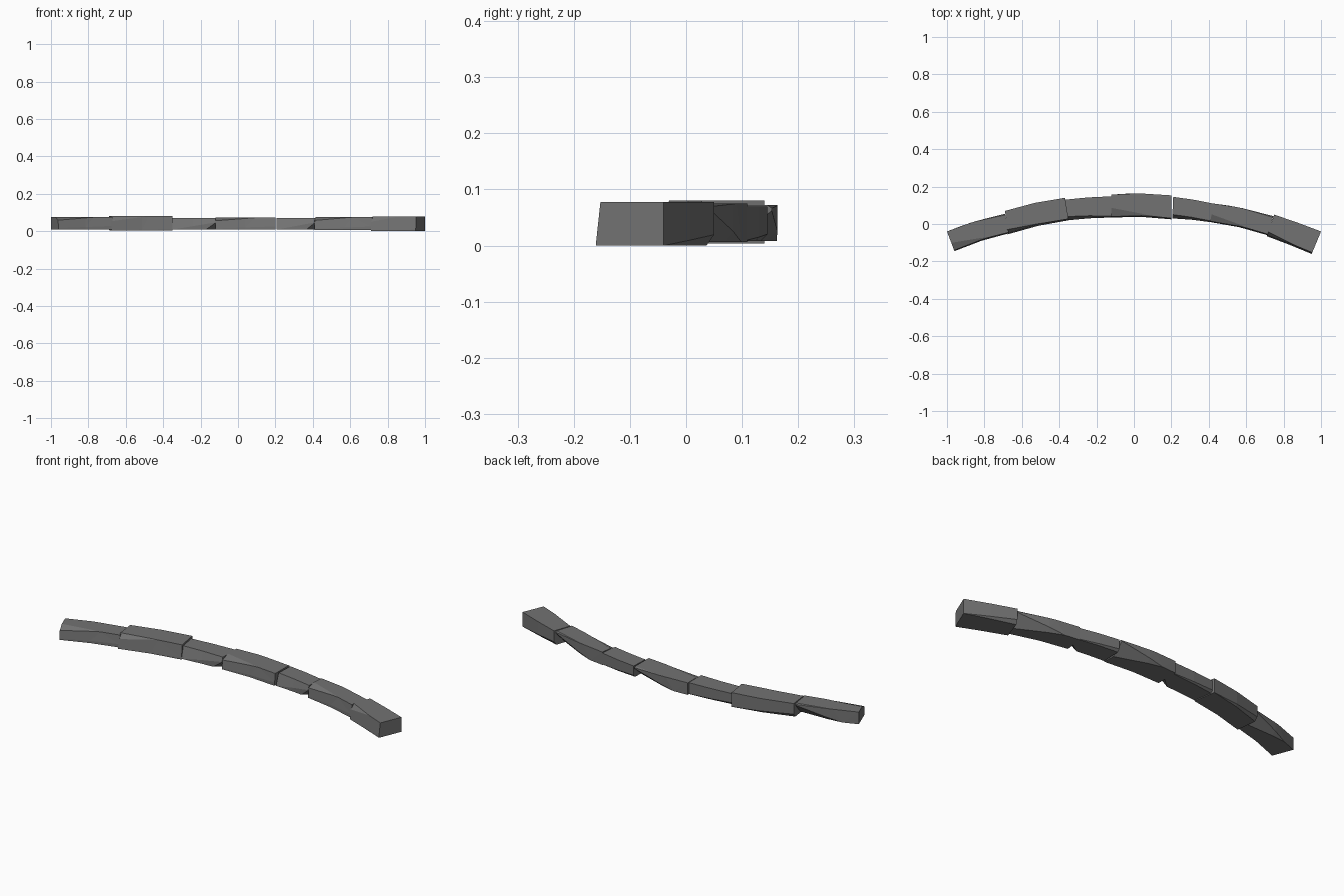
import bpy
import bmesh
from mathutils import Vector

if "Cube" in bpy.data.objects:
    bpy.data.objects.remove(bpy.data.objects["Cube"], do_unlink=True)

stone = bpy.data.materials.new("grey stone")
stone.use_nodes = True
GREY = (0.17, 0.17, 0.17, 1)
stone.diffuse_color = GREY
stone.node_tree.nodes["Principled BSDF"].inputs["Base Color"].default_value = GREY

# Chips for each stone type: (corner of the unit block, reach along each edge)
LONG = [((0, 0, 1), (0.75, 0.42, 0.28)),
        ((0, 0, 1), (5, 0.06, 0.9)),
        ((1, 1, 0), (0.75, 0.5, 0.85)),
        ((1, 1, 1), (0.6, 0.06, 0.08))]
WIDE = [((0, 0, 1), (0.9, 0.2, 0.45)),
        ((0, 0, 1), (9, 0.07, 1)),
        ((0, 1, 0), (1, 0.12, 0.25))]
SHORT = [((0, 0, 1), (1.6, 0.18, 1)),
         ((1, 0, 0), (0.22, 0.4, 0.6)),
         ((0, 1, 0), (1.2, 0.1, 0.2))]


def cut(bm, point, normal, remove):
    """Slice with a plane; optionally drop the outer side and cap the hole."""
    geom = bm.verts[:] + bm.edges[:] + bm.faces[:]
    res = bmesh.ops.bisect_plane(bm, geom=geom, plane_co=point, plane_no=normal,
                                 clear_outer=remove, dist=1e-5)
    if remove:
        edges = [e for e in res["geom_cut"]
                 if isinstance(e, bmesh.types.BMEdge) and e.is_boundary]
        if edges:
            bmesh.ops.holes_fill(bm, edges=edges, sides=0)


def block(name, chips, inner, outer, z_range, bulge=0.008):
    """Chip a unit block, then fit it to its place on the arc."""
    bm = bmesh.new()
    bmesh.ops.create_cube(bm, size=1)
    bmesh.ops.translate(bm, verts=bm.verts, vec=(0.5, 0.5, 0.5))
    for corner, reach in chips:
        signs = [2 * c - 1 for c in corner]
        normal = Vector([s / r for s, r in zip(signs, reach)])
        point = Vector(corner)
        point.z -= signs[2] * reach[2]
        cut(bm, point, normal.normalized(), True)
    cut(bm, (0.5, 0, 0), (1, 0, 0), False)
    low, high = z_range
    i0, i1, o0, o1 = (Vector(p) for p in (*inner, *outer))
    for v in bm.verts:
        u, d, h = v.co
        flat = i0.lerp(i1, u).lerp(o0.lerp(o1, u), d)
        v.co = (flat.x, flat.y + bulge * 4 * u * (1 - u), low + (high - low) * h)
    bmesh.ops.triangulate(bm, faces=[f for f in bm.faces if len(f.verts) > 4])
    bmesh.ops.recalc_face_normals(bm, faces=bm.faces)
    mesh = bpy.data.meshes.new(name)
    bm.to_mesh(mesh)
    bm.free()
    mesh.materials.append(stone)
    bpy.context.collection.objects.link(bpy.data.objects.new(name, mesh))


# Stones along the arc, from the right end to the left end
block("right_end_stone", LONG, [(-.96, -.145), (-.67, -.05)],
      [(-1, -.04), (-.69, .055)], (.01, .075))
block("right_wide_stone", WIDE, [(-.675, -.055), (-.35, .02)],
      [(-.69, .07), (-.37, .14)], (.004, .08))
block("right_short_stone", SHORT, [(-.355, .02), (-.12, .035)],
      [(-.37, .13), (-.12, .148)], (.008, .07), .003)
block("middle_stone", LONG, [(-.12, .035), (.2, .025)],
      [(-.12, .157), (.2, .153)], (.008, .072))
block("left_short_stone", SHORT, [(.205, .03), (.41, .01)],
      [(.21, .145), (.42, .11)], (.008, .07), .003)
block("left_long_stone", LONG, [(.41, .01), (.715, -.06)],
      [(.42, .11), (.745, .042)], (.006, .075))
block("left_end_stone", WIDE, [(.71, -.065), (.95, -.16)],
      [(.75, .05), (1, -.04)], (0, .078), .002)
